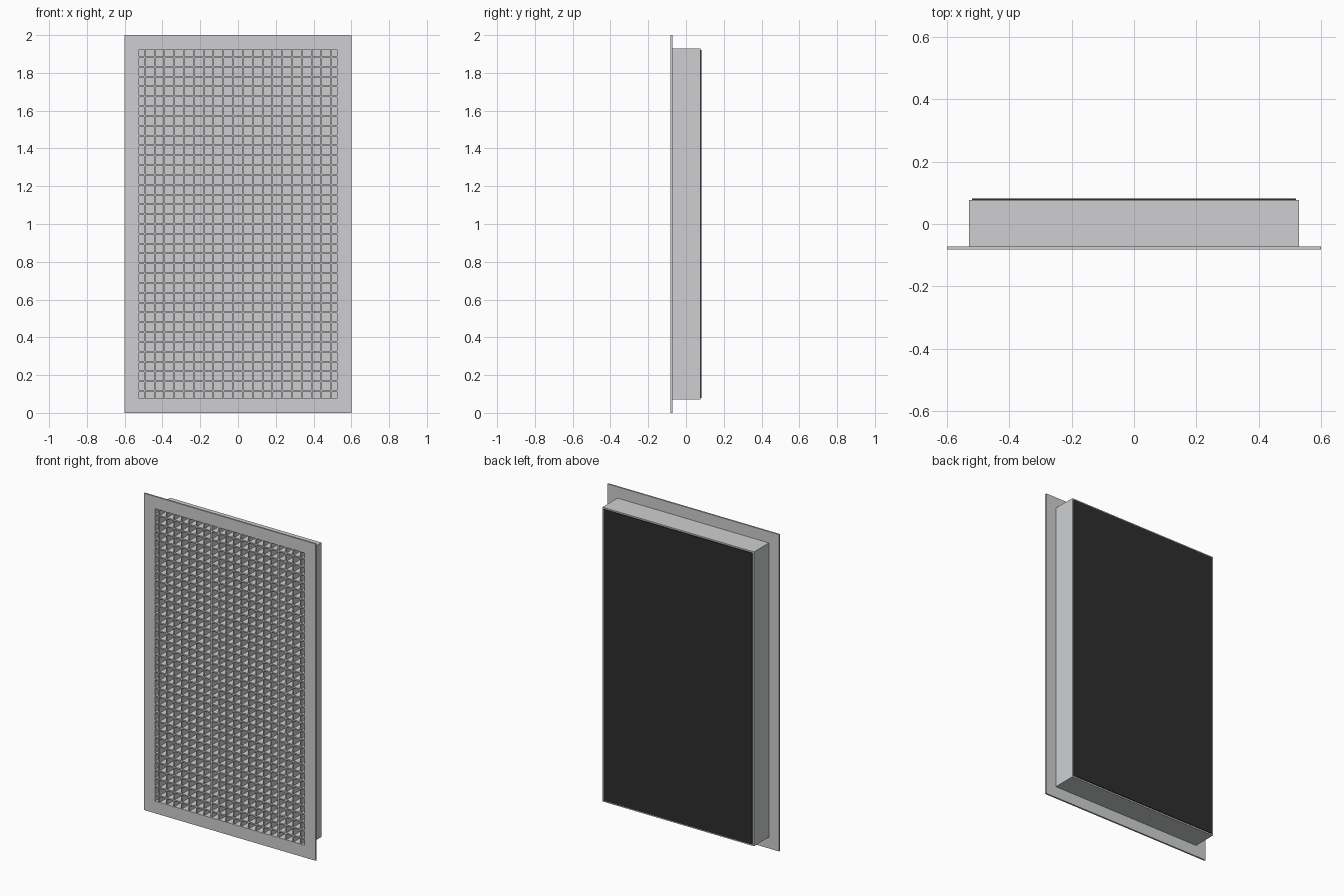
import bpy, bmesh

if "Cube" in bpy.data.objects:
    bpy.data.objects.remove(bpy.data.objects["Cube"])

def material(name, rgb):
    m = bpy.data.materials.new(name)
    m.diffuse_color = (*rgb, 1)
    m.use_nodes = True
    m.node_tree.nodes["Principled BSDF"].inputs["Base Color"].default_value = m.diffuse_color
    return m

GREY = material("grey_metal", (0.62, 0.625, 0.635))
BLACK = material("black_backing", (0.027, 0.027, 0.027))

def make(name, mat, bm):
    bmesh.ops.recalc_face_normals(bm, faces=bm.faces[:])
    me = bpy.data.meshes.new(name)
    bm.to_mesh(me)
    bm.free()
    me.materials.append(mat)
    ob = bpy.data.objects.new(name, me)
    bpy.context.collection.objects.link(ob)
    return ob

def box(bm, x0, x1, y0, y1, z0, z1):
    vs = bmesh.ops.create_cube(bm, size=1)["verts"]
    for v in vs:
        v.co = (x1 if v.co.x > 0 else x0,
                y1 if v.co.y > 0 else y0,
                z1 if v.co.z > 0 else z0)

def ring(name, outer, inner, y0, y1):
    """Rectangular tube around z = 1; outer and inner are half sizes."""
    bm = bmesh.new()
    loops = []
    for (w, h), y in ((outer, y0), (outer, y1), (inner, y1), (inner, y0)):
        loops.append([bm.verts.new((sx * w, y, 1 + sz * h))
                      for sx, sz in ((-1, -1), (1, -1), (1, 1), (-1, 1))])
    for a in range(4):
        p, q = loops[a], loops[(a + 1) % 4]
        for i in range(4):
            j = (i + 1) % 4
            bm.faces.new((p[i], p[j], q[j], q[i]))
    return make(name, GREY, bm)

INNER = (0.523, 0.923)
# face flange and duct collar behind it
ring("front_flange", (0.6, 1.0), INNER, -0.0825, -0.072)
ring("duct_collar", (0.529, 0.929), INNER, -0.072, 0.0775)

# egg-crate core
PITCH, T = 0.052, 0.004
bm = bmesh.new()
for i in range(20):
    x = (i - 9.5) * PITCH
    box(bm, x - T, x + T, -0.081, 0.075, 1 - INNER[1], 1 + INNER[1])
make("vertical_blades", GREY, bm)

bm = bmesh.new()
for i in range(35):
    z = 1 + (i - 17) * PITCH
    box(bm, -INNER[0], INNER[0], -0.0808, 0.075, z - T, z + T)
make("horizontal_blades", GREY, bm)

# grey panel closing the collar
bm = bmesh.new()
box(bm, -INNER[0], INNER[0], 0.0745, 0.0775, 1 - INNER[1], 1 + INNER[1])
make("collar_back_panel", GREY, bm)

# dark sheet on the back of the collar
bm = bmesh.new()
box(bm, -0.52, 0.52, 0.0775, 0.0825, 0.08, 1.92)
make("back_sheet", BLACK, bm)
